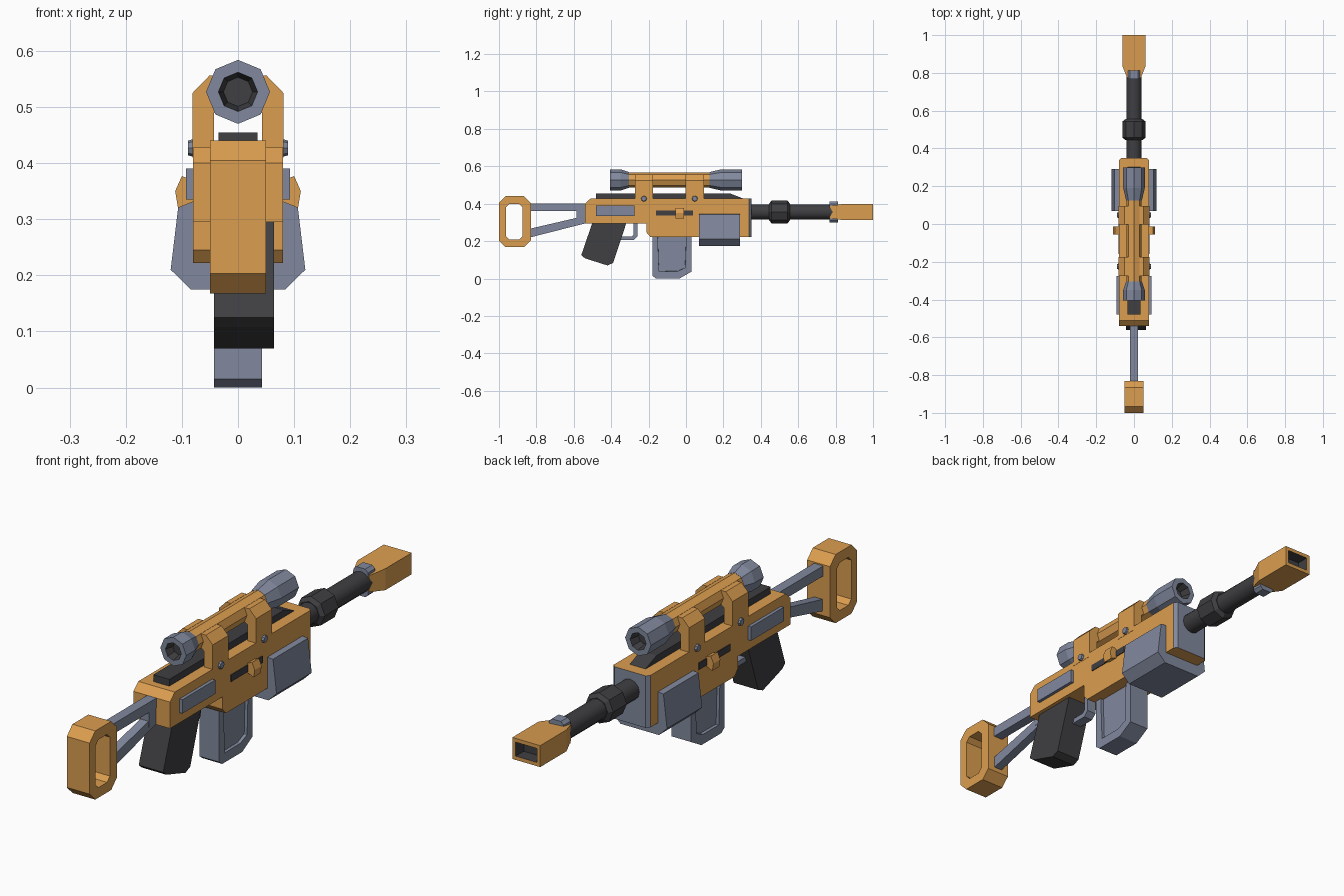
import bpy, bmesh, math
from mathutils import Vector

cube = bpy.data.objects.get("Cube")
if cube:
    bpy.data.objects.remove(cube, do_unlink=True)


def material(name, rgb):
    m = bpy.data.materials.new(name)
    m.use_nodes = True
    m.diffuse_color = (*rgb, 1)
    m.node_tree.nodes["Principled BSDF"].inputs["Base Color"].default_value = (*rgb, 1)
    return m


ORANGE = material("orange", (0.71, 0.34, 0.08))
GREY = material("blue_grey", (0.22, 0.25, 0.34))
DARK = material("charcoal", (0.05, 0.05, 0.055))


def finish(name, bm, *mats):
    bmesh.ops.recalc_face_normals(bm, faces=bm.faces)
    mesh = bpy.data.meshes.new(name)
    bm.to_mesh(mesh)
    bm.free()
    for m in mats:
        mesh.materials.append(m)
    ob = bpy.data.objects.new(name, mesh)
    bpy.context.collection.objects.link(ob)
    return ob


def place(axis, a, b, t):
    return {"x": (t, a, b), "y": (a, t, b), "z": (a, b, t)}[axis]


def prism_bm(axis, pts, lo, hi):
    """Outline extruded along an axis."""
    bm = bmesh.new()
    ends = [[bm.verts.new(place(axis, a, b, t)) for a, b in pts] for t in (lo, hi)]
    for e in ends:
        bm.faces.new(e)
    n = len(pts)
    for i in range(n):
        j = (i + 1) % n
        bm.faces.new((ends[0][i], ends[0][j], ends[1][j], ends[1][i]))
    bmesh.ops.recalc_face_normals(bm, faces=bm.faces)
    return bm


def prism(name, axis, pts, lo, hi, mat):
    return finish(name, prism_bm(axis, pts, lo, hi), mat)


def rect(a0, a1, b0, b1):
    return [(a0, b0), (a1, b0), (a1, b1), (a0, b1)]


def chamfered(a0, a1, b0, b1, c):
    return [(a0 + c, b0), (a1 - c, b0), (a1, b0 + c), (a1, b1 - c),
            (a1 - c, b1), (a0 + c, b1), (a0, b1 - c), (a0, b0 + c)]


def lathe(name, profile, z, mats, sides=8, dark_from=99):
    """Profile of (y, radius) turned around a lengthwise axis, capped."""
    bm = bmesh.new()
    rings = []
    for y, r in profile:
        rings.append([bm.verts.new((r * math.cos(k * math.tau / sides), y,
                                    z + r * math.sin(k * math.tau / sides)))
                      for k in range(sides)])
    for i in range(len(rings) - 1):
        for k in range(sides):
            j = (k + 1) % sides
            f = bm.faces.new((rings[i][k], rings[i][j], rings[i + 1][j], rings[i + 1][k]))
            f.material_index = int(i >= dark_from)
    bm.faces.new(rings[0])
    bm.faces.new(rings[-1]).material_index = int(dark_from < 99)
    return finish(name, bm, *mats)


# Butt: chamfered frame with an opening
bm = bmesh.new()
loops = []
for x in (-0.05, 0.05):
    for outline in (chamfered(-1, -0.83, 0.168, 0.44, 0.035),
                    chamfered(-0.963, -0.873, 0.208, 0.398, 0.018)):
        loops.append([bm.verts.new((x, y, z)) for y, z in outline])
for p, q in ((0, 1), (2, 3), (0, 2), (1, 3)):
    for i in range(8):
        j = (i + 1) % 8
        bm.faces.new((loops[p][i], loops[p][j], loops[q][j], loops[q][i]))
finish("butt", bm, ORANGE)

# Stock struts
prism("upper_strut", "x", rect(-0.84, -0.53, 0.36, 0.4), -0.02, 0.02, GREY)
prism("strut_post", "x", rect(-0.585, -0.53, 0.3, 0.37), -0.019, 0.019, GREY)
prism("lower_strut", "x", [(-0.84, 0.218), (-0.53, 0.297), (-0.56, 0.33), (-0.84, 0.265)],
      -0.018, 0.018, GREY)

# Receiver, with bevelled grey front end
body = [(-0.54, 0.295), (-0.21, 0.295), (-0.21, 0.245), (-0.19, 0.222), (0.35, 0.222),
        (0.35, 0.428), (-0.51, 0.428), (-0.54, 0.4)]
bm = prism_bm("x", body, -0.08, 0.08)
edges = [e for e in bm.edges if all(v.co.y > 0.34 for v in e.verts)
         and abs(e.verts[0].co.z - e.verts[1].co.z) > 0.1]
bmesh.ops.bevel(bm, geom=edges, offset=0.012, segments=1, affect="EDGES")
bm.normal_update()
for f in bm.faces:
    f.material_index = int(f.normal.y > 0.5)
finish("receiver", bm, ORANGE, GREY)

# Rail on top
prism("top_rail", "x", [(-0.48, 0.42), (0.31, 0.42), (0.3, 0.43), (0.235, 0.455), (-0.48, 0.455)],
      -0.035, 0.035, DARK)

# Wrap-around lower housing
half = [(0.08, 0.345), (0.104, 0.343), (0.12, 0.21), (0.084, 0.175)]
prism("lower_housing", "y", half + [(-x, z) for x, z in reversed(half)], 0.07, 0.29, GREY)

# Magazine with recessed side panels
mag = [(-0.16, 0), (-0.035, 0), (0.03, 0.037), (0.03, 0.26), (-0.18, 0.26), (-0.18, 0.015)]
bm = prism_bm("x", mag, -0.043, 0.043)
sides = [f for f in bm.faces if abs(f.normal.x) > 0.9]
bmesh.ops.inset_individual(bm, faces=sides, thickness=0.04)
bmesh.ops.inset_individual(bm, faces=sides, thickness=0.001, depth=-0.012)
finish("magazine", bm, GREY)

# Grip and trigger guard
prism("grip", "x", [(-0.5, 0.3), (-0.56, 0.125), (-0.54, 0.108), (-0.42, 0.07), (-0.39, 0.083),
                    (-0.318, 0.3)], -0.043, 0.064, DARK)
prism("trigger_guard", "x", [(-0.36, 0.205), (-0.28, 0.205), (-0.26, 0.225), (-0.26, 0.3),
                             (-0.28, 0.3), (-0.28, 0.235), (-0.29, 0.225), (-0.36, 0.225)],
      -0.02, 0.02, GREY)

# Parts on both sides
for side, s in (("left", 1), ("right", -1)):
    lo, hi = sorted((s * 0.07, s * 0.093))
    prism(side + "_rear_panel", "x", rect(-0.48, -0.275, 0.335, 0.39), lo, hi, GREY)
    lo, hi = sorted((s * 0.075, s * 0.083))
    prism(side + "_bolt_slot", "x", rect(-0.16, 0.037, 0.336, 0.363), lo, hi, DARK)
    knob = [(0.07, 0.335), (0.095, 0.325), (0.107, 0.32), (0.112, 0.35), (0.1, 0.377), (0.07, 0.365)]
    prism(side + "_bolt_knob", "y", [(s * x, z) for x, z in knob], -0.055, -0.012, ORANGE)
    for where, y in (("rear", -0.225), ("front", 0.047)):
        name = side + "_" + where
        arm = [(0.043, 0.41), (0.081, 0.41), (0.081, 0.525), (0.051, 0.556), (0.03, 0.556),
               (0.03, 0.5), (0.043, 0.49)]
        prism(name + "_scope_bracket", "y", [(s * x, z) for x, z in arm], y - 0.049, y + 0.049, ORANGE)
        bm = bmesh.new()
        bmesh.ops.create_cone(bm, cap_ends=True, segments=8, radius1=0.019, radius2=0.013, depth=0.02)
        ob = finish(name + "_screw", bm, GREY)
        ob.rotation_euler.y = s * math.pi / 2
        ob.location = (s * 0.079, y, 0.427)

# Scope with hollow ends
ZS = 0.527
lathe("scope_tube", [(-0.32, 0.041), (0.14, 0.041)], ZS, [ORANGE])
lathe("scope_eyepiece", [(-0.305, 0.042), (-0.35, 0.057), (-0.405, 0.057), (-0.405, 0.035),
                         (-0.37, 0.026)], ZS, [GREY, DARK], dark_from=3)
lathe("scope_objective", [(0.125, 0.042), (0.19, 0.057), (0.3, 0.057), (0.3, 0.035),
                          (0.26, 0.026)], ZS, [GREY, DARK], dark_from=3)

# Barrel and collar
ZB = 0.356
barrel = lathe("barrel", [(0.33, 0.041), (0.79, 0.041)], ZB, [DARK], sides=12)
lathe("barrel_collar", [(0.445, 0.045), (0.457, 0.061), (0.543, 0.061), (0.555, 0.045)], ZB, [DARK])
bpy.ops.object.select_all(action="DESELECT")
barrel.select_set(True)
bpy.context.view_layer.objects.active = barrel
bpy.ops.object.shade_smooth_by_angle(angle=math.radians(40))

# Muzzle: flared block with a dark slot
bm = prism_bm("z", [(-0.035, 0.77), (0.035, 0.77), (0.061, 0.835), (0.061, 1), (-0.061, 1),
                    (-0.061, 0.835)], 0.313, 0.398)
for v in bm.verts:
    if v.co.y < 0.8:
        v.co.z += 0.01 if v.co.z < ZB else -0.01
bm.normal_update()
front = [f for f in bm.faces if f.normal.y > 0.9]
bmesh.ops.inset_individual(bm, faces=front, thickness=0.021)
walls = bmesh.ops.inset_individual(bm, faces=front, thickness=0.0005, depth=-0.05)["faces"]
for f in front + walls:
    f.material_index = 1
finish("muzzle", bm, ORANGE, DARK)

# Sight block above and below the muzzle
prism("muzzle_sight", "y", chamfered(-0.032, 0.032, 0.3, 0.411, 0.012), 0.768, 0.812, GREY)
